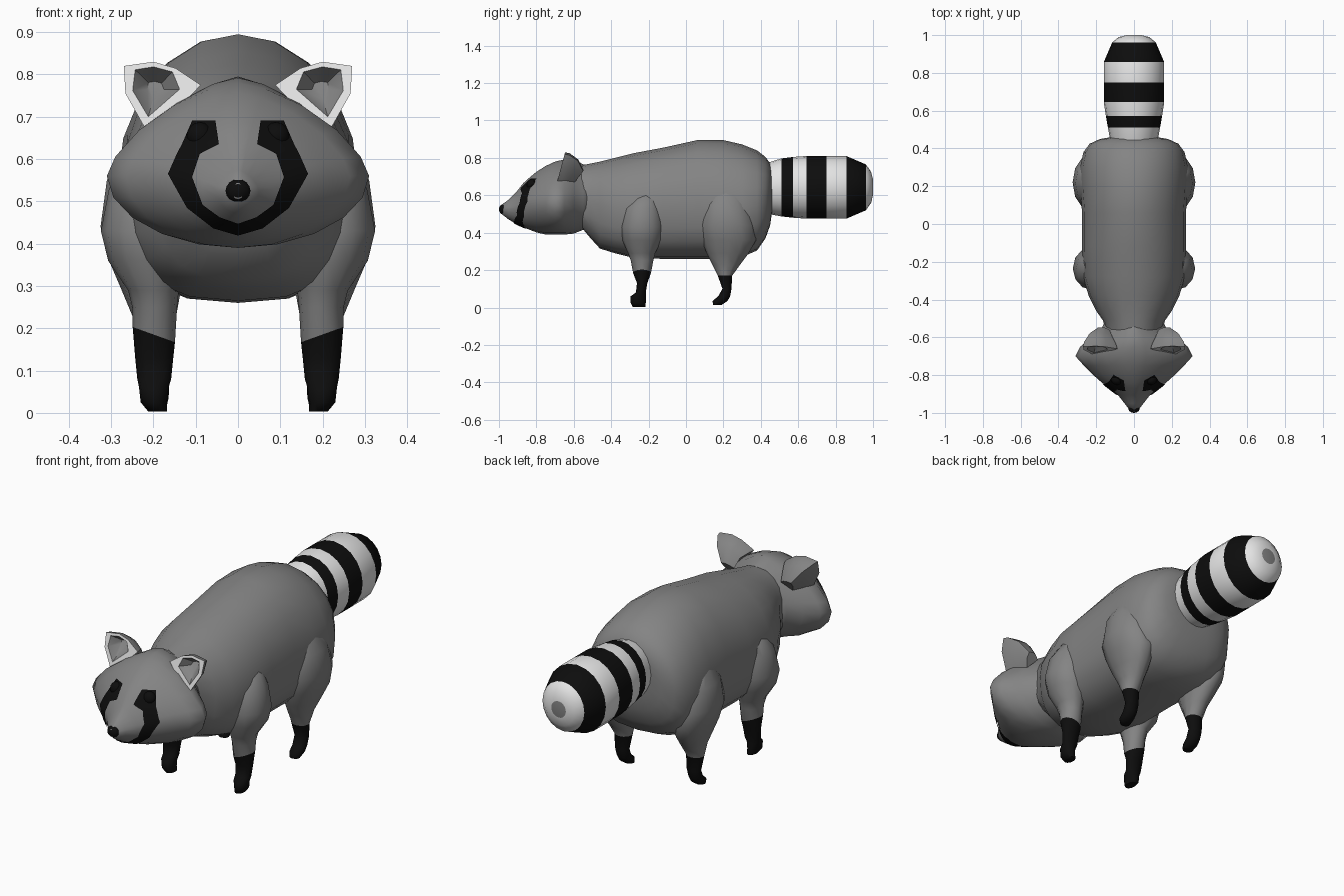
import bpy, bmesh, math
from mathutils import Vector
from mathutils.bvhtree import BVHTree

if "Cube" in bpy.data.objects:
    bpy.data.objects.remove(bpy.data.objects["Cube"])


def material(name, v):
    m = bpy.data.materials.new(name)
    m.diffuse_color = (v, v, v, 1)
    m.use_nodes = True
    m.node_tree.nodes["Principled BSDF"].inputs["Base Color"].default_value = m.diffuse_color
    return m


GREY, WHITE, BLACK = material("grey fur", 0.23), material("white fur", 0.78), material("black fur", 0.004)
MATS = [GREY, WHITE, BLACK]


def finish(bm, name, angle=60, recalc=True):
    if recalc:
        bmesh.ops.recalc_face_normals(bm, faces=bm.faces)
    me = bpy.data.meshes.new(name)
    bm.to_mesh(me)
    bm.free()
    for m in MATS:
        me.materials.append(m)
    ob = bpy.data.objects.new(name, me)
    bpy.context.collection.objects.link(ob)
    bpy.ops.object.select_all(action='DESELECT')
    ob.select_set(True)
    bpy.context.view_layer.objects.active = ob
    bpy.ops.object.shade_smooth_by_angle(angle=math.radians(angle))
    return ob


def loft(rings, mats=None, caps=(0, 0)):
    """Skin a list of point rings; mats gives the material of each segment."""
    bm = bmesh.new()
    rows = [[bm.verts.new(p) for p in r] for r in rings]
    n = len(rows[0])
    for i, (a, b) in enumerate(zip(rows, rows[1:])):
        for j in range(n):
            k = (j + 1) % n
            f = bm.faces.new((a[j], a[k], b[k], b[j]))
            f.material_index = mats[i] if mats else 0
    for row, c in zip((rows[0], rows[-1]), caps):
        bm.faces.new(row).material_index = c
    return bm


def section(y, w, top, bot, mid, n_up, n_low, sides=20):
    """Superellipse cross-section facing along y."""
    pts = []
    for i in range(sides):
        a = 2 * math.pi * i / sides
        s, c = math.sin(a), math.cos(a)
        n, h = (n_up, top - mid) if c >= 0 else (n_low, mid - bot)
        x = math.copysign(abs(s) ** (2 / n), s) if abs(s) > 1e-6 else 0
        z = math.copysign(abs(c) ** (2 / n), c) if abs(c) > 1e-6 else 0
        pts.append((w * x, y, mid + h * z))
    return pts


# Body: y, half width, top, bottom, widest height
body = [(-.56, .15, .76, .43, .58), (-.51, .165, .77, .37, .57), (-.46, .20, .78, .315, .55),
        (-.38, .24, .80, .29, .53), (-.28, .27, .825, .265, .53), (-.12, .275, .855, .26, .54),
        (.06, .275, .895, .26, .55), (.20, .285, .895, .26, .54), (.30, .285, .872, .27, .54),
        (.38, .268, .84, .305, .55), (.425, .235, .805, .37, .58), (.45, .18, .77, .44, .61),
        (.46, .12, .74, .51, .63)]
finish(loft([section(*r, 2.0, 2.7) for r in body]), "body")

# Head with pointed snout
head = [(-.995, .016, .543, .507, .525), (-.95, .05, .575, .472, .525), (-.905, .085, .62, .445, .53),
        (-.87, .13, .665, .43, .545), (-.84, .17, .692, .417, .555), (-.80, .215, .725, .402, .56),
        (-.75, .265, .757, .39, .56), (-.70, .31, .78, .39, .56), (-.65, .285, .792, .39, .565),
        (-.60, .225, .795, .395, .57), (-.55, .17, .765, .415, .58), (-.51, .15, .755, .43, .58)]
head_bm = loft([section(*r, 1.5, 1.95) for r in head])
bmesh.ops.recalc_face_normals(head_bm, faces=head_bm.faces)
head_tree = BVHTree.FromBMesh(head_bm)
finish(head_bm, "head", 75)


def on_head(x, z):
    hit = head_tree.ray_cast(Vector((x, -2, z)), Vector((0, 1, 0)))
    p, nrm = hit[0], hit[1]
    if p is None:
        return Vector((x, -.80, z))
    return p + Vector((0, -.006, 0)) + nrm * .001


# Face mask: thin plate from the eyes round under the snout (outer, inner)
mask = [((.108, .69), (.053, .69)), ((.132, .635), (.045, .635)), ((.145, .61), (.09, .612)),
        ((.165, .565), (.108, .557)), ((.12, .485), (.083, .492)), ((.058, .437), (.043, .463)),
        ((0, .42), (0, .448))]
bm = bmesh.new()
STEPS = 4
for side in (1, -1):
    rows = []
    for i in range((len(mask) - 1) * STEPS + 1):
        k = min(i // STEPS, len(mask) - 2)
        t = i / STEPS - k
        o, n = (Vector(mask[k][e]).lerp(Vector(mask[k + 1][e]), t) for e in (0, 1))
        pts = [o.lerp(n, j / STEPS) for j in range(STEPS + 1)]
        rows.append([bm.verts.new(on_head(side * p.x, p.y)) for p in pts])
    for a, b in zip(rows, rows[1:]):
        for j in range(STEPS):
            f = bm.faces.new((a[j], a[j + 1], b[j + 1], b[j]))
            f.material_index = 2
            f.normal_update()
            if f.normal.y > 0:
                f.normal_flip()
finish(bm, "face_mask", 75, recalc=False)


def ball(name, loc, size):
    b = bmesh.new()
    bmesh.ops.create_uvsphere(b, u_segments=14, v_segments=8, radius=1)
    for v in b.verts:
        v.co = Vector(loc) + Vector([v.co[i] * size[i] for i in range(3)])
    for f in b.faces:
        f.material_index = 2
    finish(b, name)


ball("nose", (0, -.978, .525), (.03, .022, .027))

# Ears: rim outline, inner outline, and a hollow in front of a rounded back
outer = [(.088, .775), (.148, .815), (.20, .83), (.27, .82), (.266, .755), (.207, .65)]
inner = [(.138, .765), (.155, .806), (.20, .818), (.243, .811), (.249, .762), (.212, .70)]


def ear_ring(pts, s, cx, cz, scale=1.0, dy=0.0):
    return [(s * (cx + (x - cx) * scale), -.695 + (z - .65) * .27 + dy,
             cz + (z - cz) * scale) for x, z in pts]


for s, label in ((1, "left"), (-1, "right")):
    rings = [ear_ring(inner, s, .195, .765, .35, .045), ear_ring(inner, s, .195, .765),
             ear_ring(outer, s, .19, .75), ear_ring(outer, s, .185, .75, .93, .025),
             ear_ring(outer, s, .17, .72, .65, .07), ear_ring(outer, s, .15, .68, .35, .10)]
    finish(loft(rings, [0, 1, 0, 0, 0]), label + "_ear", 40)
    ball(label + "_eye", (s * .09, -.822, .655), (.032, .03, .032))

# Tail: y, half width, top, bottom; bands alternate white and black
tail = [(.44, .125, .775, .50), (.51, .138, .797, .487), (.573, .149, .805, .48),
        (.645, .16, .81, .475), (.75, .16, .81, .475), (.857, .16, .81, .475),
        (.962, .115, .765, .52), (.99, .08, .725, .56), (1.0, .04, .683, .602)]
finish(loft([section(y, w, t, b, (t + b) / 2, 2, 2) for y, w, t, b in tail],
            [1, 2, 1, 2, 1, 2, 1, 1]), "striped_tail")


# Legs: z, x centre, x radius, y min, y max, sideways tilt of the ring
def leg_ring(s, z, cx, rx, y0, y1, tilt=0, sides=12):
    pts = []
    for i in range(sides):
        a = 2 * math.pi * i / sides
        pts.append((s * (cx + rx * math.cos(a)), (y0 + y1) / 2 + (y1 - y0) / 2 * math.sin(a),
                    z + tilt * math.cos(a)))
    return pts


front = [(.62, .19, .06, -.28, -.14), (.53, .215, .09, -.33, -.13), (.43, .222, .102, -.35, -.12),
         (.36, .215, .092, -.34, -.13), (.29, .20, .06, -.31, -.165), (.25, .197, .053, -.295, -.175),
         (.185, .199, .05, -.283, -.187, .018), (.13, .198, .045, -.262, -.207),
         (.08, .198, .04, -.268, -.215), (.06, .199, .035, -.296, -.215),
         (.025, .199, .031, -.296, -.215), (.003, .19, .022, -.285, -.217)]
hind = [(.64, .20, .06, .13, .29), (.55, .22, .09, .09, .34), (.44, .225, .10, .07, .37),
        (.36, .215, .09, .085, .375), (.29, .205, .07, .11, .335), (.23, .198, .052, .14, .29),
        (.17, .197, .043, .17, .247), (.10, .197, .036, .195, .243), (.06, .197, .034, .172, .236),
        (.035, .197, .033, .142, .222), (.014, .195, .026, .145, .19)]
for s, label in ((1, "left"), (-1, "right")):
    finish(loft([leg_ring(s, *r) for r in front], [0] * 6 + [2] * 5, (0, 2)), label + "_front_leg")
    finish(loft([leg_ring(s, *r) for r in hind], [0] * 6 + [2] * 4, (0, 2)), label + "_hind_leg")
